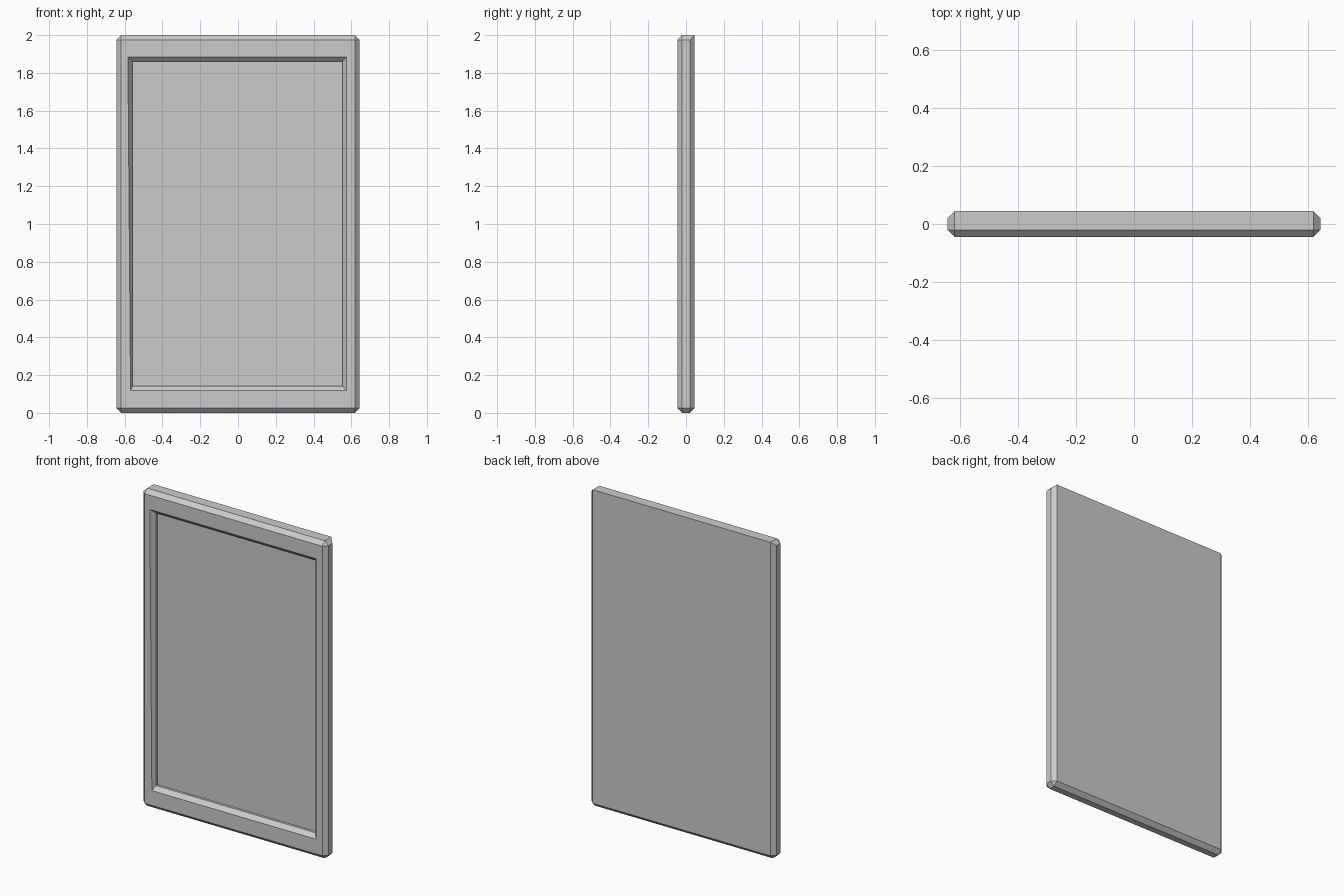
import bpy
import bmesh

if "Cube" in bpy.data.objects:
    bpy.data.objects.remove(bpy.data.objects["Cube"])

W, D, H = 0.644, 0.045, 2.0   # half width, half depth, height
C = 0.025                     # chamfer size

bm = bmesh.new()
bmesh.ops.create_cube(bm, size=1)
for v in bm.verts:
    v.co = (v.co.x * 2 * W, v.co.y * 2 * D, (v.co.z + 0.5) * H)

# Chamfer every edge except the top back one
edges = [e for e in bm.edges
         if not all(v.co.y > 0 and v.co.z > 1 for v in e.verts)]
bmesh.ops.bevel(bm, geom=edges, offset=C, offset_type='OFFSET',
                segments=1, profile=0.5, affect='EDGES')
bm.normal_update()

# Sunken front panel: opening, sloped lip, short wall down to the panel
front = max((f for f in bm.faces if f.normal.y < -0.99),
            key=lambda f: f.calc_area())
rings = [
    # y, left at top, left at bottom, right, bottom, top
    (-D, -0.583, -0.569, 0.575, 0.118, 1.885),
    (-D + C, -0.558, -0.558, 0.553, 0.143, 1.860),
    (-D + 0.04, -0.558, -0.558, 0.553, 0.143, 1.860),
]
for y, left_top, left_bottom, right, bottom, top in rings:
    bmesh.ops.inset_individual(bm, faces=[front], thickness=0.01)
    mid = front.calc_center_median()
    for v in front.verts:
        high = v.co.z > mid.z
        left = left_top if high else left_bottom
        x = right if v.co.x > mid.x else left
        v.co = (x, y, top if high else bottom)

bmesh.ops.recalc_face_normals(bm, faces=bm.faces)
mesh = bpy.data.meshes.new("framed_panel")
bm.to_mesh(mesh)
bm.free()
panel = bpy.data.objects.new("framed_panel", mesh)
bpy.context.collection.objects.link(panel)
